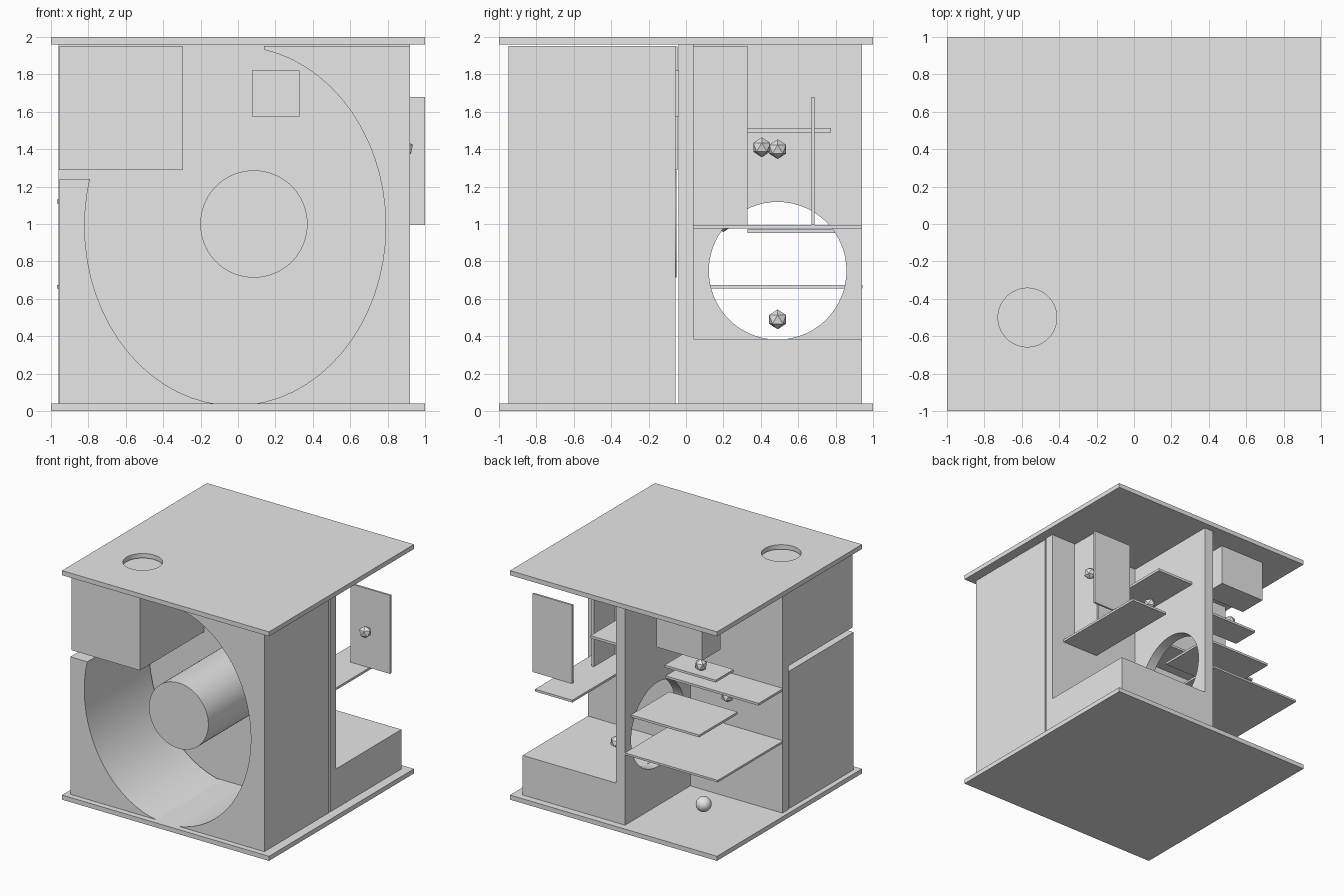
import bpy
from math import radians

old = bpy.data.objects.get("Cube")
if old:
    bpy.data.objects.remove(old, do_unlink=True)

grey = bpy.data.materials.new("light_grey")
grey.use_nodes = True
grey.diffuse_color = (0.8, 0.8, 0.8, 1)
grey.node_tree.nodes["Principled BSDF"].inputs["Base Color"].default_value = (0.8, 0.8, 0.8, 1)


def finish(name):
    obj = bpy.context.object
    obj.name = name
    obj.data.materials.append(grey)
    bpy.ops.object.transform_apply(location=False, rotation=True, scale=True)
    return obj


def box(name, x, y, z):
    """Box from its (min, max) range along each axis."""
    ranges = (x, y, z)
    bpy.ops.mesh.primitive_cube_add(size=1, location=[(a + b) / 2 for a, b in ranges])
    bpy.context.object.scale = [b - a for a, b in ranges]
    return finish(name)


def cylinder(name, centre, radii, depth, turn=(0, 0, 0)):
    bpy.ops.mesh.primitive_cylinder_add(vertices=64, radius=1, depth=depth, location=centre,
                                        rotation=[radians(a) for a in turn])
    bpy.context.object.scale = (radii[0], radii[1], 1)
    return finish(name)


def ball(name, centre, subdivisions=1, radius=0.053):
    bpy.ops.mesh.primitive_ico_sphere_add(subdivisions=subdivisions, radius=radius, location=centre)
    return finish(name)


def smooth(obj):
    bpy.ops.object.select_all(action='DESELECT')
    obj.select_set(True)
    bpy.context.view_layer.objects.active = obj
    bpy.ops.object.shade_smooth_by_angle(angle=radians(30))


def cut(obj, cutter):
    """Subtract the cutter, then discard it."""
    cutter.hide_render = True
    mod = obj.modifiers.new("cut", 'BOOLEAN')
    mod.operation = 'DIFFERENCE'
    mod.solver = 'EXACT'
    mod.object = cutter
    bpy.context.view_layer.objects.active = obj
    bpy.ops.object.modifier_apply(modifier=mod.name)
    bpy.data.objects.remove(cutter, do_unlink=True)


# Floor and roof plates, the roof with a round opening
box("floor_plate", (-1, 1), (-1, 1), (0, 0.04))
roof = box("roof_plate", (-1, 1), (-1, 1), (1.96, 2))
cut(roof, cylinder("roof_cutter", (-0.57, -0.5, 1.98), (0.157, 0.157), 0.2))
smooth(roof)

# Front block: oval tunnel and an open upper corner
front = box("front_block", (-0.955, 0.92), (-0.95, -0.055), (0.04, 1.953))
cut(front, cylinder("tunnel_cutter", (-0.015, -0.5, 0.99), (0.805, 0.96), 1.2, (90, 0, 0)))
cut(front, box("corner_cutter", (-1.2, 0.14), (-1.2, 0.2), (1.24, 2.2)))
smooth(front)

# Fittings inside the front block
box("upper_corner_box", (-0.957, -0.295), (-0.93, -0.045), (1.29, 1.95))
smooth(cylinder("drum", (0.085, -0.495, 1.0), (0.287, 0.287), 0.89, (90, 0, 0)))
box("small_inner_box", (0.075, 0.33), (-0.29, -0.04), (1.575, 1.82))

# Middle wall and rear divider with a round doorway
box("middle_wall", (-0.96, 0.92), (-0.04, 0.04), (0.04, 1.96))
divider = box("rear_divider", (-0.07, 0.02), (0.04, 0.94), (0.04, 1.96))
cut(divider, cylinder("doorway_cutter", (-0.025, 0.49, 0.75), (0.368, 0.368), 0.5, (0, 90, 0)))
smooth(divider)

# Rear left compartment
box("raised_floor", (0.02, 0.92), (0.04, 0.94), (0.04, 0.385))
box("left_desk", (0.44, 0.80), (0.04, 0.94), (0.975, 0.995))
box("left_side_panel", (0.66, 0.68), (0.04, 0.33), (0.985, 1.953))
box("left_screen", (0.62, 1.0), (0.67, 0.687), (0.995, 1.68))
box("left_upper_shelf", (0.02, 0.38), (0.04, 0.775), (1.49, 1.512))

# Rear right compartment
box("right_low_shelf", (-0.967, -0.07), (0.04, 0.943), (0.655, 0.673))
box("right_middle_shelf", (-0.73, -0.07), (0.33, 0.86), (0.953, 0.973))
box("right_wall_shelf", (-0.967, -0.07), (0.04, 0.38), (1.11, 1.13))
box("right_small_shelf", (-0.755, -0.26), (0.42, 0.667), (1.365, 1.385))
box("hanging_box", (-0.72, -0.28), (0.55, 0.805), (1.60, 1.96))

# Small lamps
lamps = [(0.887, 0.49, 1.40), (0.17, 0.405, 1.41), (0.33, 0.49, 0.49),
         (-0.54, 0.20, 1.01), (-0.55, 0.58, 1.43)]
for i, centre in enumerate(lamps):
    ball(f"lamp_{i + 1}", centre)
floor_ball = ball("floor_ball", (-0.5, 0.47, 0.16), 4, 0.063)
smooth(floor_ball)
